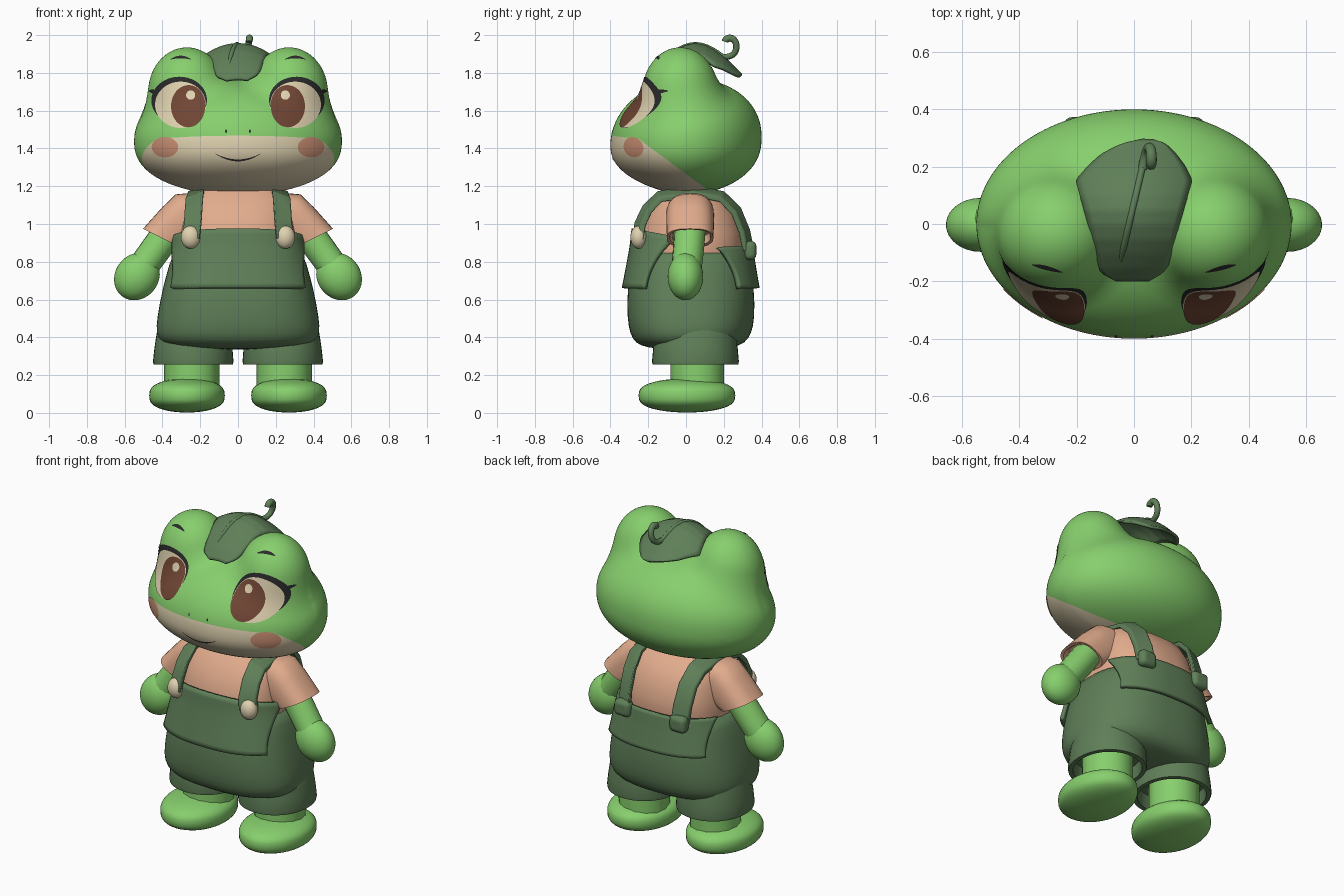
import bpy, bmesh, math
from mathutils import Matrix, Vector

if "Cube" in bpy.data.objects:
    bpy.data.objects.remove(bpy.data.objects["Cube"])


def material(name, code):
    m = bpy.data.materials.new(name)
    c = [int(code[i:i + 2], 16) / 255 for i in (0, 2, 4)]
    m.diffuse_color = [v / 12.92 if v < .04 else ((v + .055) / 1.055) ** 2.4 for v in c] + [1]
    m.use_nodes = True
    m.node_tree.nodes["Principled BSDF"].inputs["Base Color"].default_value = m.diffuse_color
    return m


GREEN, CLOTH = material("frog green", "87CF6D"), material("overall green", "5F7F58")
PEACH, CREAM = material("peach", "E2AC8D"), material("cream", "E0D2B0")
BROWN, DARK = material("iris brown", "704634"), material("charcoal", "2B2A2A")
BLUSH = material("blush", "CC9074")


def finish(name, bm, mat, angle=40, recalc=True):
    if recalc:
        bmesh.ops.recalc_face_normals(bm, faces=bm.faces)
    me = bpy.data.meshes.new(name)
    bm.to_mesh(me)
    bm.free()
    for p in me.polygons:
        p.use_smooth = True
    me.set_sharp_from_angle(angle=math.radians(angle))
    me.materials.append(mat)
    ob = bpy.data.objects.new(name, me)
    bpy.context.collection.objects.link(ob)
    return ob


def modify(ob, kind, **settings):
    mod = ob.modifiers.new(kind.title(), kind)
    for k, v in settings.items():
        setattr(mod, k, v)


def ellipsoid(name, mat, loc, size, tilt=0, flat=1):
    bm = bmesh.new()
    bmesh.ops.create_uvsphere(bm, u_segments=40, v_segments=24, radius=1)
    for v in bm.verts:
        v.co.z = math.copysign(abs(v.co.z) ** flat, v.co.z)
    bm.transform(Matrix.Translation(loc) @ Matrix.Rotation(tilt, 4, 'Y') @ Matrix.Diagonal((*size, 1)))
    return finish(name, bm, mat, 60)


def loft(name, mat, rings, angle=40):
    bm = bmesh.new()
    vs = [[bm.verts.new(p) for p in r] for r in rings]
    n = len(vs[0])
    for a, b in zip(vs, vs[1:]):
        for i in range(n):
            bm.faces.new((a[i], a[(i + 1) % n], b[(i + 1) % n], b[i]))
    bm.faces.new(vs[0])
    bm.faces.new(vs[-1][::-1])
    return finish(name, bm, mat, angle)


def grid(name, mat, rows, angle=40):
    bm = bmesh.new()
    vs = [[bm.verts.new(p) for p in r] for r in rows]
    for a, b in zip(vs, vs[1:]):
        for i in range(len(a) - 1):
            bm.faces.new((a[i], a[i + 1], b[i + 1], b[i]))
    return finish(name, bm, mat, angle)


def tube(name, mat, pts, radii):
    cu = bpy.data.curves.new(name, 'CURVE')
    cu.dimensions, cu.bevel_depth, cu.bevel_resolution, cu.use_fill_caps = '3D', 1, 5, True
    sp = cu.splines.new('NURBS')
    sp.points.add(len(pts) - 1)
    for q, p, r in zip(sp.points, pts, radii):
        q.co, q.radius = (*p, 1), r
    sp.use_endpoint_u, sp.order_u, sp.resolution_u = True, min(4, len(pts)), 8
    cu.materials.append(mat)
    bpy.context.collection.objects.link(bpy.data.objects.new(name, cu))


def lerp(table, t):
    """Interpolate rows keyed by their first value (ascending)."""
    for a, b in zip(table, table[1:]):
        if t <= b[0]:
            f = max(0, (t - a[0]) / (b[0] - a[0]))
            return [u + (v - u) * f for u, v in zip(a[1:], b[1:])]
    return list(table[-1][1:])


def power(v, p):
    return math.copysign(abs(v) ** (2 / p), v)


def oval(t, rx, front, back, p=2.5):
    """Rounded-square section; t = 0 is the front."""
    c = power(math.cos(t), p)
    return power(math.sin(t), p) * rx, -c * (front if c > 0 else back)


def section(z, rx, front, back, cx=0, cy=0, p=2.5, n=48):
    pts = [oval(math.tau * i / n, rx, front, back, p) for i in range(n)]
    return [(cx + x, cy + y, z) for x, y in pts]


# Head surface: wide skull blended with two eye bumps
def field(x, y, z):
    dz = z - 1.44 - .05 * y
    c, e = (.33, 2.15 if y > 0 else 2) if dz > 0 else (.288 + .15 * min(y, 0), 2.4)
    a = (math.sqrt((x / .55) ** 2 + (y / .4) ** 2 + (abs(dz) / c) ** e) - 1) * .38
    b = (math.sqrt(((abs(x) - .27) / .205) ** 2 + ((y + .03) / .2) ** 2 + ((z - 1.7) / .235) ** 2) - 1) * .21
    h = max(.1 - abs(a - b), 0) / .1
    return min(a, b) - h * h * .1 / 4


def on_head(x, z, off):
    y = -.6
    while y < 0 and field(x, y, z) > 0:
        y += .004
    lo, hi = y - .004, y
    for _ in range(10):
        y = (lo + hi) / 2
        lo, hi = (y, hi) if field(x, y, z) > 0 else (lo, y)
    d = .002
    n = Vector((field(x + d, y, z) - field(x - d, y, z), field(x, y + d, z) - field(x, y - d, z),
                field(x, y, z + d) - field(x, y, z - d))).normalized()
    return Vector((x, y, z)) + n * off


bm = bmesh.new()
bmesh.ops.create_icosphere(bm, subdivisions=6, radius=1)
for v in bm.verts:
    d, lo, hi = v.co.normalized(), .1, .8
    for _ in range(16):
        m = (lo + hi) / 2
        lo, hi = (lo, m) if field(d.x * m, d.y * m, 1.5 + d.z * m) > 0 else (m, hi)
    v.co = d * lo + Vector((0, 0, 1.5))
# Muzzle border cut by two planes
cuts = [(Vector((0, -.25, 1.45)), Vector((0, slope, 1)).normalized()) for slope in (.12, .74)]
for co, no in cuts:
    bmesh.ops.bisect_plane(bm, geom=bm.verts[:] + bm.edges[:] + bm.faces[:], plane_co=co, plane_no=no)
for f in bm.faces:
    c = f.calc_center_median()
    f.material_index = int(all((c - co).dot(no) < 0 for co, no in cuts))
finish("head", bm, GREEN, 80).data.materials.append(CREAM)


# Painted face plates laid on the head
def plate(name, mat, bm):
    bm.normal_update()
    if sum(f.normal.y for f in bm.faces) > 0:
        bmesh.ops.reverse_faces(bm, faces=bm.faces)
    finish(name, bm, mat, 80, False)


def disc(name, mat, cx, cz, rx, rz, off, rings=8, n=40):
    bm = bmesh.new()
    mid = bm.verts.new(on_head(cx, cz, off))
    prev = None
    for k in range(1, rings + 1):
        r = k / rings
        cur = [bm.verts.new(on_head(cx + rx * r * math.cos(math.tau * i / n),
                                    cz + rz * r * math.sin(math.tau * i / n), off)) for i in range(n)]
        for i in range(n):
            j = (i + 1) % n
            bm.faces.new((prev[i], cur[i], cur[j], prev[j]) if prev else (mid, cur[i], cur[j]))
        prev = cur
    plate(name, mat, bm)


def stroke(name, mat, x0, x1, z_of, width, off=.003, n=14):
    bm = bmesh.new()
    prev = None
    for i in range(n + 1):
        u = i / n
        x, z, w = x0 + (x1 - x0) * u, z_of(2 * u - 1), width * (1 - .8 * (2 * u - 1) ** 2)
        cur = [bm.verts.new(on_head(x, z + w * k, off)) for k in (-1, 1)]
        if prev:
            bm.faces.new((prev[0], cur[0], cur[1], prev[1]))
        prev = cur
    plate(name, mat, bm)


for s, side in ((-1, "right"), (1, "left")):
    disc(side + "_lash", DARK, s * .31, 1.653, .146, .126, .003)
    disc(side + "_eye_white", CREAM, s * .303, 1.63, .133, .123, .0045)
    disc(side + "_iris", BROWN, s * .262, 1.622, .09, .112, .006)
    disc(side + "_glint", CREAM, s * .25, 1.68, .024, .025, .0075, 3, 20)
    stroke(side + "_lash_flick", DARK, s * .42, s * .466, lambda u: 1.7 + .004 * u, .011, .005, 6)
    stroke(side + "_brow", DARK, s * .25, s * .355, lambda u: 1.882 - .012 * u * u, .007)
    disc(side + "_cheek", BLUSH, s * .385, 1.407, .07, .053, .003)
    disc(side + "_nostril", DARK, s * .063, 1.49, .005, .009, .003, 2, 12)
stroke("mouth", DARK, -.118, .118, lambda u: 1.338 + .034 * u * u, .005)

# Shirt body
loft("shirt", PEACH, [section(*r) for r in (
    (.75, .30, .23, .28), (.85, .32, .25, .31), (.95, .315, .25, .305), (1.05, .30, .215, .275),
    (1.13, .28, .165, .225), (1.19, .22, .1, .14))])

# Overalls: bulb body plus front and back panels
BODY = [(.335, .15, .09, .11), (.345, .33, .21, .25), (.37, .41, .27, .315), (.42, .435, .297, .347),
        (.5, .43, .312, .365), (.66, .40, .312, .362), (.8, .36, .285, .338), (.885, .335, .27, .326),
        (.98, .315, .26, .305)]
modify(loft("overalls", CLOTH, [section(*r) for r in BODY[:-1]], 60), 'SUBSURF', levels=1, render_levels=1)


def panel(name, base, top, dip, a0, a1):
    rows = []
    for j in range(13):
        row = []
        for i in range(33):
            u, v = i / 16 - 1, j / 12
            z = .66 + (top - dip * u * u - .66) * v
            rx, f, b = lerp(BODY, z)
            t = base + math.radians(a0 + (a1 - a0) * v * v) * u
            row.append((*oval(t, rx + .016, f + .016, b + .016), z))
        rows.append(row)
    modify(grid(name, CLOTH, rows), 'SOLIDIFY', thickness=.024, offset=0)


panel("front_bib", 0, .975, .045, 54, 84)
panel("back_bib", math.pi, .885, .01, 48, 66)

for s, side in ((-1, "right"), (1, "left")):
    # Shoulder strap with button and buckle, leaning outward over the shoulder
    path = [(.25, -.255, .92), (.24, -.243, 1.0), (.235, -.205, 1.08), (.23, -.14, 1.145), (.22, .04, 1.175),
            (.21, .19, 1.145), (.2, .265, 1.07), (.195, .31, .96), (.19, .33, .86)]
    rings = []
    for i, p in enumerate(path):
        t = Vector(path[min(i + 1, 8)]) - Vector(path[max(i - 1, 0)])
        n = Vector((0, -t.z, t.y)).normalized()
        w = Vector((.047, 0, 0)) - n * .018 * s
        rings.append([Vector((s * p[0], p[1], p[2])) + w * a + n * .015 * b
                      for a, b in ((-1, -1), (1, -1), (1, 1), (-1, 1))])
    modify(loft(side + "_strap", CLOTH, rings, 50), 'BEVEL', width=.007, segments=2)
    ellipsoid(side + "_button", CREAM, (s * .25, -.25, .93), (.052, .044, .061))
    bm = bmesh.new()
    bmesh.ops.create_cube(bm, size=1, matrix=Matrix.Translation((s * .19, .34, .86))
                          @ Matrix.Diagonal((.11, .065, .1, 1)))
    modify(finish(side + "_buckle", bm, CLOTH), 'BEVEL', width=.028, segments=4)

    # Sleeve with open cuff, arm and mitten hand
    rings = []
    for x0, z0, x1, z1, h in ((.18, 1.17, .12, .95, .12), (.33, 1.157, .2, .92, .126), (.40, 1.09, .25, .895, .126),
                              (.503, .975, .31, .878, .123), (.487, .97, .325, .888, .108), (.45, 1.0, .31, .93, .1)):
        rings.append([(s * ((x0 + x1) / 2 + (x0 - x1) / 2 * c), .022 + h * d, (z0 + z1) / 2 + (z0 - z1) / 2 * c)
                      for c, d in ((power(math.cos(a), 2.6), power(math.sin(a), 2.6))
                                   for a in (math.tau * i / 32 for i in range(32)))])
    loft(side + "_sleeve", PEACH, rings, 50)
    tube(side + "_arm", GREEN, [(s * .36, .02, .97), (s * .44, .015, .86), (s * .52, 0, .75)], [.083, .083, .08])
    ellipsoid(side + "_hand", GREEN, (s * .535, -.003, .722), (.115, .094, .131), -s * .64)

    # Shorts cuff with recessed opening, leg and foot
    loft(side + "_cuff", CLOTH, [section(z, r, ry, ry, s * cx, .05, 2.1, 40) for z, r, ry, cx in (
        (.52, .17, .19, .235), (.42, .198, .215, .233), (.34, .207, .224, .236), (.272, .213, .23, .237),
        (.257, .21, .227, .237), (.257, .185, .2, .237), (.34, .18, .19, .237))], 50)
    tube(side + "_leg", GREEN, [(s * .245, .06, .1), (s * .245, .06, .4)], [.146, .146])
    ellipsoid(side + "_foot", GREEN, (s * .27, .005, .092), (.2, .256, .09), 0, .72)

# Leaf cap, vein and curled stem
EDGE = [(-.195, -.06, .05), (-.165, -.115, .1), (-.14, -.122, .118), (0, -.157, .155), (.15, -.2, .2),
        (.2, -.157, .175), (.24, -.112, .145), (.27, -.055, .115), (.285, -.01, .09), (.292, .03, .06)]
RISE = [(-.195, 1.765), (-.15, 1.825), (-.1, 1.875), (-.05, 1.915), (0, 1.94), (.05, 1.95), (.1, 1.94),
        (.15, 1.915), (.2, 1.88), (.29, 1.79)]


def leaf_z(x, y):
    return lerp(RISE, y)[0] - 2 * x * x


rows = []
for j in range(41):
    y = -.195 + .487 * j / 40
    a, b = lerp(EDGE, y)
    xs = [a + (b - a) * i / 14 for i in range(15)]
    rows.append([(x, y, leaf_z(x, y)) for x in xs])
modify(grid("leaf", CLOTH, rows, 50), 'SOLIDIFY', thickness=.016, offset=0)
vein = [(-.05 + .08 * k / 8, -.14 + .34 * k / 8) for k in range(9)]
tube("leaf_vein", CLOTH, [(x, y, leaf_z(x, y) + .006) for x, y in vein], [.003] + [.012] * 8)
tube("leaf_stem", CLOTH, [(.03, .19, 1.885), (.04, .25, 1.88), (.055, .28, 1.94), (.062, .245, 1.995),
                          (.06, .21, 1.98), (.06, .205, 1.965)], [.016, .016, .017, .018, .02, .017])
